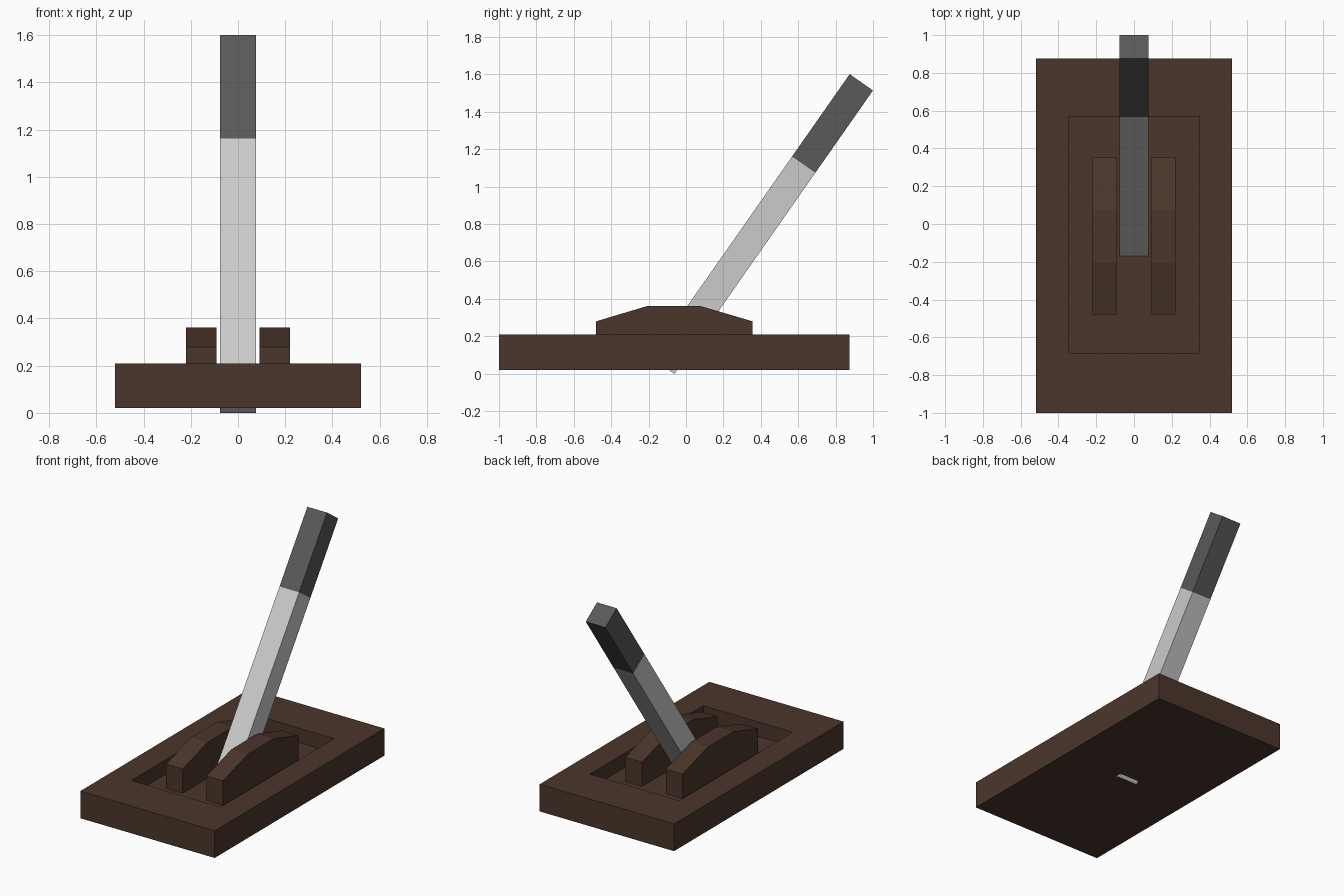
import bpy, math
from mathutils import Matrix, Vector

if "Cube" in bpy.data.objects:
    bpy.data.objects.remove(bpy.data.objects["Cube"])


def make(name, verts, faces, mat=None):
    mesh = bpy.data.meshes.new(name)
    mesh.from_pydata(verts, [], faces)
    mesh.update()
    obj = bpy.data.objects.new(name, mesh)
    bpy.context.collection.objects.link(obj)
    if mat:
        mesh.materials.append(mat)
    return obj


def loft(name, rings, mat=None):
    """Skin equal-length rings of points and cap both ends."""
    n = len(rings[0])
    faces = [tuple(range(n))[::-1]]
    for r in range(len(rings) - 1):
        for i in range(n):
            j = (i + 1) % n
            faces.append((r * n + i, r * n + j, (r + 1) * n + j, (r + 1) * n + i))
    faces.append(tuple(range((len(rings) - 1) * n, len(rings) * n)))
    return make(name, [p for ring in rings for p in ring], faces, mat)


def rect(half_x, y0, y1, z):
    return [(-half_x, y0, z), (half_x, y0, z), (half_x, y1, z), (-half_x, y1, z)]


def material(name, color):
    mat = bpy.data.materials.new(name)
    mat.diffuse_color = (*color, 1)
    mat.use_nodes = True
    mat.node_tree.nodes["Principled BSDF"].inputs["Base Color"].default_value = mat.diffuse_color
    return mat


brown = material("brown", (0.07, 0.037, 0.024))
dark = material("dark_grey", (0.1, 0.1, 0.1))

# Base tray with a recessed floor
outer, inner = (0.52, -1.0, 0.875), (0.346, -0.685, 0.568)
FLOOR = 0.11
loft("base", [rect(*outer, 0.02), rect(*outer, 0.21),
              rect(*inner, 0.21), rect(*inner, FLOOR)], brown)

# Two guide rails either side of the lever
profile = [(-0.48, FLOOR), (0.355, FLOOR), (0.355, 0.28),
           (0.075, 0.362), (-0.205, 0.362), (-0.48, 0.28)]
for side, x0, x1 in (("left", -0.22, -0.092), ("right", 0.092, 0.22)):
    loft(f"guide_rail_{side}", [[(x, y, z) for y, z in profile] for x in (x0, x1)], brown)

# Tilted lever: shaft and dark grip share one square section
HALF = 0.076
LENGTH, GRIP = 1.85, 0.537
tilt = Matrix.Rotation(math.radians(-35), 4, 'X')
top = Vector((0, 0.9375, 1.5575))
for name, a, b, mat in (("lever_shaft", -LENGTH, -GRIP, None), ("lever_grip", -GRIP, 0, dark)):
    obj = loft(name, [rect(HALF, -HALF, HALF, a), rect(HALF, -HALF, HALF, b)], mat)
    obj.matrix_world = Matrix.Translation(top) @ tilt
